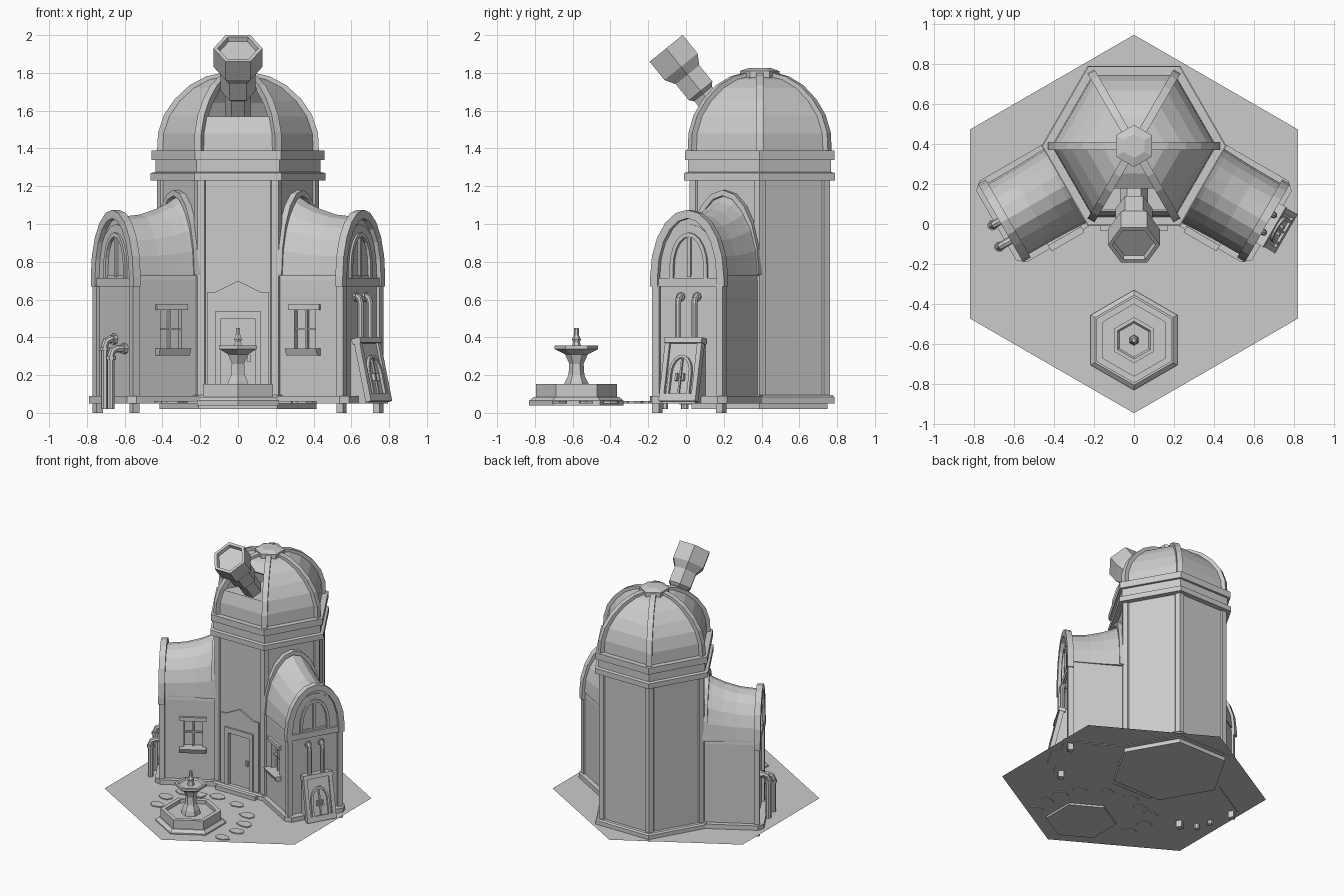
import bpy, bmesh, random
from math import sin, cos, pi, radians
from mathutils import Matrix, Vector

if "Cube" in bpy.data.objects:
    bpy.data.objects.remove(bpy.data.objects["Cube"])

I = Matrix.Identity(4)
TOWER = Matrix.Translation((0, 0.39, 0))
RIGHT = TOWER @ Matrix.Rotation(radians(-30), 4, 'Z')   # local x = outward, y = along end wall
LEFT = Matrix.Diagonal((-1, 1, 1, 1)) @ RIGHT


def loft(name, rings, M=I, caps=True, skip=lambda i, j: False):
    """Skin a list of closed loops into one mesh."""
    bm = bmesh.new()
    vs = [[bm.verts.new(M @ Vector(p)) for p in ring] for ring in rings]
    n = len(rings[0])
    for i in range(len(vs) - 1):
        for j in range(n):
            if not skip(i, j):
                k = (j + 1) % n
                bm.faces.new((vs[i][j], vs[i][k], vs[i + 1][k], vs[i + 1][j]))
    if caps:
        bm.faces.new(vs[0])
        bm.faces.new(vs[-1])
    bmesh.ops.recalc_face_normals(bm, faces=bm.faces)
    me = bpy.data.meshes.new(name)
    bm.to_mesh(me)
    bm.free()
    ob = bpy.data.objects.new(name, me)
    bpy.context.collection.objects.link(ob)
    return ob


def hexa(r, z, turn=0, n=6):
    return [(r * cos(2 * pi * k / n + radians(turn)), r * sin(2 * pi * k / n + radians(turn)), z) for k in range(n)]


def lathe(name, prof, M=I, turn=0, n=6, **kw):
    return loft(name, [hexa(r, z, turn, n) for r, z in prof], M, **kw)


def box(name, x0, x1, y0, y1, z0, z1, M=I):
    return loft(name, [[(x0, y0, z), (x1, y0, z), (x1, y1, z), (x0, y1, z)] for z in (z0, z1)], M)


def arch_line(w, base, spring, top, n=10):
    pts = [(w * cos(pi * k / n), spring + (top - spring) * sin(pi * k / n)) for k in range(n + 1)]
    return [(w, base)] + pts + [(-w, base)]


def arch_band(name, x0, x1, w, base, spring, top, t, M):
    outer, inner = arch_line(w, base, spring, top), arch_line(w - t, base, spring, top - t)
    return loft(name, [[(x0, *a), (x1, *a), (x1, *b), (x0, *b)] for a, b in zip(outer, inner)], M)


def pipe(name, path, t, r, M, n=8):
    rings = []
    for i, (x, z) in enumerate(path):
        a, b = path[max(i - 1, 0)], path[min(i + 1, len(path) - 1)]
        d = Vector((b[0] - a[0], 0, b[1] - a[1])).normalized()
        side = d.cross(Vector((0, 1, 0)))
        rings.append([Vector((x, t, z)) + side * r * cos(2 * pi * k / n) + Vector((0, r * sin(2 * pi * k / n), 0))
                      for k in range(n)])
    return loft(name, rings, M)


def cut(ob, cutter):
    m = ob.modifiers.new("cut", 'BOOLEAN')
    m.operation, m.solver, m.object = 'DIFFERENCE', 'EXACT', cutter
    dg = bpy.context.evaluated_depsgraph_get()
    me = bpy.data.meshes.new_from_object(ob.evaluated_get(dg))
    ob.modifiers.clear()
    ob.data = me
    bpy.data.objects.remove(cutter)


# Ground tile: a single flat hexagon
bm = bmesh.new()
bm.faces.new([bm.verts.new(p) for p in hexa(0.945, 0.055, 30)])
me = bpy.data.meshes.new("ground_tile")
bm.to_mesh(me)
bm.free()
bpy.context.collection.objects.link(bpy.data.objects.new("ground_tile", me))

# Tower body, corner posts, plinth and cornice
tower = lathe("tower_wall", [(0.416, 0.02), (0.416, 1.24)], TOWER)
cut(tower, box("door_cutter", -0.09, 0.09, -0.1, 0.05, 0.09, 0.5))
for k in range(6):
    P = TOWER @ Matrix.Rotation(k * pi / 3, 4, 'Z') @ Matrix.Translation((0.393, 0, 0))
    lathe("tower_corner_post", [(0.036, 0.05), (0.036, 1.24)], P)
lathe("tower_plinth", [(0.456, 0.05), (0.456, 0.085), (0.445, 0.095)], TOWER)
lathe("cornice", [(0.462, 1.23), (0.462, 1.27), (0.437, 1.275), (0.437, 1.34),
                  (0.457, 1.34), (0.457, 1.39)], TOWER)

# Dome shell with an open slot in the front sector
prof = [(0.41, 1.39), (0.405, 1.48), (0.375, 1.57), (0.32, 1.65), (0.245, 1.72), (0.16, 1.765), (0.07, 1.785)]
dome = lathe("dome", prof, TOWER, caps=False, skip=lambda i, j: j == 4 and i in (2, 3))
sol = dome.modifiers.new("shell", 'SOLIDIFY')
sol.thickness = 0.015
for k in range(6):
    rings = []
    for r, z in prof:
        a, b = [(r * s, 1.39 + (z - 1.39) * s) for s in (0.95, 1.045)]
        rings.append([(a[0], -0.02, a[1]), (b[0], -0.02, b[1]), (b[0], 0.02, b[1]), (a[0], 0.02, a[1])])
    loft("dome_rib", rings, TOWER @ Matrix.Rotation(k * pi / 3, 4, 'Z'))
lathe("dome_cap", [(0.09, 1.76), (0.105, 1.775), (0.105, 1.81), (0.06, 1.825)], TOWER, 30)

# Telescope: stepped hexagonal tube, hollow at the lens end
axis = Vector((0, -0.63, 0.775)).normalized()
T = Matrix.Translation((0, -0.105, 1.93)) @ Matrix.Rotation(radians(39), 4, 'X')
lathe("telescope", [(0.06, -0.46), (0.07, -0.46), (0.07, -0.31), (0.092, -0.29), (0.092, -0.18), (0.13, -0.125),
                    (0.13, 0), (0.108, 0), (0.1, -0.025)], T)

# Door, frame and low gable
box("door_leaf", -0.09, 0.09, 0.035, 0.06, 0.09, 0.5)
box("door_handle", 0.05, 0.065, 0.02, 0.04, 0.27, 0.31)
for s in (-1, 1):
    box("door_jamb", min(s * 0.09, s * 0.12), max(s * 0.09, s * 0.12), 0.005, 0.05, 0.06, 0.54)
    box("door_pilaster", min(s * 0.12, s * 0.165), max(s * 0.12, s * 0.165), 0.018, 0.05, 0.05, 0.64)
box("door_head", -0.09, 0.09, 0.005, 0.05, 0.5, 0.54)
gable = [(-0.165, 0.54), (0.165, 0.54), (0.165, 0.64), (0.12, 0.64), (0, 0.7), (-0.12, 0.64), (-0.165, 0.64)]
loft("door_gable", [[(x, y, z) for x, z in gable] for y in (0.018, 0.05)])
box("door_step", -0.17, 0.17, -0.035, 0.05, 0.045, 0.085)

# Two side wings with flared barrel roofs
for side, M in (("right", RIGHT), ("left", LEFT)):
    body = loft(side + "_wing_wall", [[(x, y, z) for y, z in arch_line(0.2, 0.05, 0.7, 1.0)]
                                      for x in (0.34, 0.745)], M)
    cut(body, box("window_cutter", 0.46, 0.59, -0.3, -0.165, 0.34, 0.55, M))
    cut(body, loft("arch_cutter", [[(x, y, z) for y, z in arch_line(0.095, 0.73, 0.77, 0.93)]
                                   for x in (0.72, 0.8)], M))
    roof = [(0.34, 0.218, 1.165), (0.42, 0.212, 1.115), (0.5, 0.208, 1.08), (0.6, 0.205, 1.05), (0.74, 0.205, 1.035)]
    loft(side + "_wing_roof", [[(x, y, z) for y, z in arch_line(w, 0.725, 0.735, h)] for x, w, h in roof], M)
    arch_band(side + "_inner_arch", 0.355, 0.395, 0.222, 0.73, 0.74, 1.18, 0.03, M)
    arch_band(side + "_outer_arch", 0.725, 0.77, 0.225, 0.67, 0.72, 1.075, 0.045, M)
    box(side + "_end_band", 0.73, 0.762, -0.2, 0.2, 0.67, 0.715, M)
    arch_band(side + "_arch_window_frame", 0.72, 0.757, 0.115, 0.715, 0.77, 0.955, 0.022, M)
    box(side + "_arch_window_bar", 0.72, 0.752, -0.01, 0.01, 0.72, 0.94, M)
    for s in (-1, 1):
        box(side + "_corner_post", 0.725, 0.765, s * 0.195 - 0.02, s * 0.195 + 0.02, 0.0, 0.68, M)
    outline = [(0.34, -0.235), (0.755, -0.235), (0.795, -0.2), (0.795, 0.2), (0.755, 0.235), (0.34, 0.235)]
    loft(side + "_wing_plinth", [[(x, y, z) for x, y in outline] for z in (0.05, 0.09)], M)
    # side window
    box(side + "_window_lintel", 0.43, 0.62, -0.218, -0.19, 0.545, 0.575, M)
    loft(side + "_window_sill", [[(x, y, z) for y, z in ((-0.19, 0.305), (-0.235, 0.305), (-0.25, 0.34), (-0.19, 0.34))]
                                 for x in (0.43, 0.62)], M)
    box(side + "_window_mullion", 0.52, 0.53, -0.185, -0.16, 0.34, 0.55, M)
    box(side + "_window_crossbar", 0.46, 0.59, -0.183, -0.16, 0.44, 0.45, M)

# Right end: sloped furnace hatch with two flue pipes
wedge = [(0.74, 0.05), (0.86, 0.05), (0.86, 0.08), (0.79, 0.39), (0.74, 0.39)]
loft("hatch_body", [[(x, y, z) for x, z in wedge] for y in (-0.1, 0.1)], RIGHT)
u = Vector((-0.07, 0, 0.31)).normalized()
nrm = Vector((u.z, 0, -u.x))
S = Matrix((nrm, (0, 1, 0), u)).transposed().to_4x4()
S = RIGHT @ Matrix.Translation((0.86, 0, 0.08)) @ S
for s in (-1, 1):
    box("hatch_side_frame", -0.02, 0.014, s * 0.098 - 0.014, s * 0.098 + 0.014, -0.02, 0.318, S)
box("hatch_top_frame", -0.03, 0.022, -0.115, 0.115, 0.295, 0.325, S)
box("hatch_bottom_frame", -0.02, 0.014, -0.1, 0.1, -0.02, 0.02, S)
arch_band("hatch_arch", -0.01, 0.016, 0.07, 0.02, 0.13, 0.23, 0.015, S)
box("hatch_bar", -0.01, 0.01, -0.005, 0.005, 0.02, 0.22, S)
for s in (-1, 1):
    box("hatch_handle", 0, 0.018, s * 0.02 - 0.006, s * 0.02 + 0.006, 0.09, 0.13, S)
    pipe("flue_pipe", [(0.778, 0.37), (0.778, 0.58), (0.772, 0.605), (0.758, 0.615), (0.73, 0.615)], s * 0.05, 0.017, RIGHT)
    pipe("flue_collar", [(0.744, 0.615), (0.756, 0.615)], s * 0.05, 0.025, RIGHT)

# Left end: two drain pipes running down to the ground
for t, z, d in ((0.01, 0.39, 0.81), (-0.1, 0.34, 0.835)):
    pipe("drain_pipe", [(0.73, z), (d - 0.035, z), (d - 0.01, z - 0.01), (d, z - 0.035), (d, 0.02)], t, 0.02, LEFT)
    pipe("drain_collar", [(0.74, z), (0.765, z)], t, 0.029, LEFT)
    pipe("drain_joint", [(d, z - 0.06), (d, z - 0.04)], t, 0.027, LEFT)

# Fountain: basin, pedestal bowl and spout
F = Matrix.Translation((0, -0.58, 0))
lathe("fountain_basin", [(0.25, 0.04), (0.25, 0.065), (0.225, 0.085), (0.215, 0.085), (0.215, 0.152),
                         (0.18, 0.152), (0.18, 0.125)], F, 30)
lathe("fountain_bowl", [(0.07, 0.12), (0.062, 0.16), (0.042, 0.2), (0.038, 0.26), (0.06, 0.31), (0.115, 0.338),
                        (0.115, 0.357), (0.095, 0.357), (0.085, 0.345)], F, 30)
lathe("fountain_spout", [(0.028, 0.34), (0.018, 0.375), (0.024, 0.39), (0.014, 0.41), (0.012, 0.45)], F, 30)

# Paving stones scattered in the yard
random.seed(4)
for x, y in ((-0.32, -0.21), (-0.21, -0.18), (-0.08, -0.13), (0.1, -0.16), (0.27, -0.27), (0.34, -0.4),
             (0.36, -0.53), (0.33, -0.67), (-0.38, -0.34), (-0.36, -0.48)):
    ring = [(px * random.uniform(0.8, 1.15), py * random.uniform(0.6, 0.85)) for px, py, _ in hexa(0.06, 0, 0, 7)]
    loft("paving_stone", [[(x + a, y + b, z) for a, b in ring] for z in (0.05, 0.062)])
